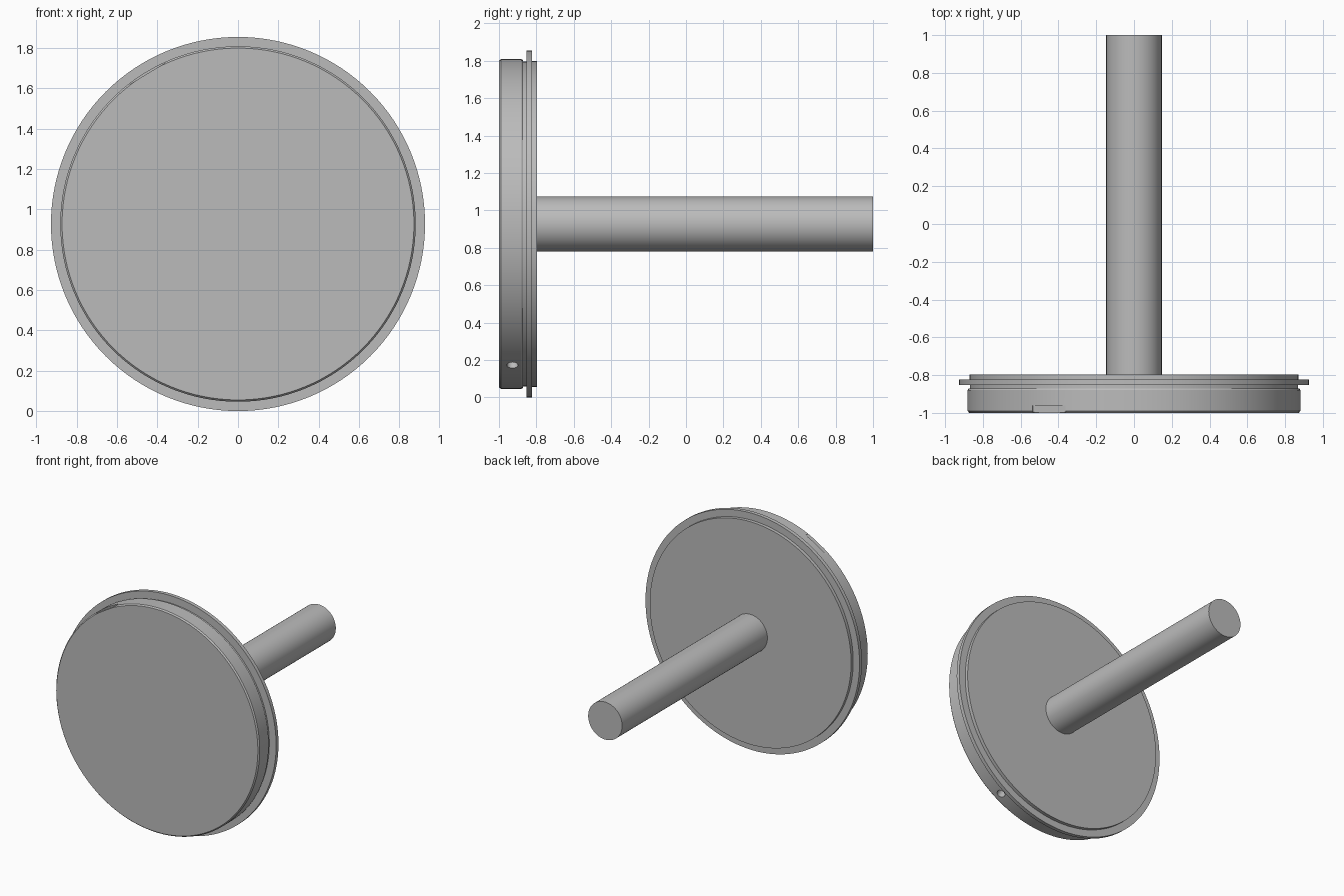
import bpy, bmesh, math
from mathutils import Matrix, Vector

CENTRE = Vector((0, 0, 0.927))
SEGMENTS = 128

if "Cube" in bpy.data.objects:
    bpy.data.objects.remove(bpy.data.objects["Cube"])

grey = bpy.data.materials.new("plain_grey")
grey.use_nodes = True
colour = (0.5, 0.5, 0.5, 1)
grey.diffuse_color = colour
grey.node_tree.nodes["Principled BSDF"].inputs["Base Color"].default_value = colour


def add_object(name, bm):
    bmesh.ops.recalc_face_normals(bm, faces=bm.faces)
    mesh = bpy.data.meshes.new(name)
    bm.to_mesh(mesh)
    bm.free()
    mesh.materials.append(grey)
    obj = bpy.data.objects.new(name, mesh)
    bpy.context.collection.objects.link(obj)
    return obj


def lathe(name, profile, segments=SEGMENTS):
    """Turn (radius, y) points round the y axis and cap both ends."""
    bm = bmesh.new()
    rings = []
    for r, y in profile:
        ring = []
        for i in range(segments):
            a = math.tau * i / segments
            ring.append(bm.verts.new(CENTRE + Vector((r * math.cos(a), y, r * math.sin(a)))))
        rings.append(ring)
    for a, b in zip(rings, rings[1:]):
        for i in range(segments):
            j = (i + 1) % segments
            bm.faces.new((a[i], a[j], b[j], b[i]))
    bm.faces.new(rings[0])
    bm.faces.new(rings[-1])
    return add_object(name, bm)


def smooth(obj):
    bpy.ops.object.select_all(action="DESELECT")
    obj.select_set(True)
    bpy.context.view_layer.objects.active = obj
    bpy.ops.object.shade_smooth_by_angle(angle=math.radians(25))


def cut(obj, cutter):
    mod = obj.modifiers.new("cut", "BOOLEAN")
    mod.operation = "DIFFERENCE"
    mod.solver = "EXACT"
    mod.object = cutter
    bpy.context.view_layer.objects.active = obj
    bpy.ops.object.modifier_apply(modifier=mod.name)
    bpy.data.objects.remove(cutter)


# Disc: chamfered front cap, groove, thin flange and back step
disc = lathe("disc", [
    (0.872, -1.0), (0.881, -0.99), (0.881, -0.88), (0.876, -0.872),
    (0.868, -0.872), (0.868, -0.852), (0.927, -0.852), (0.927, -0.823),
    (0.872, -0.823), (0.872, -0.797),
])

# Shallow flat notch on the upper front rim
angle = math.radians(121)
out = Vector((math.cos(angle), 0, math.sin(angle)))
turn = Matrix.Rotation(-angle, 4, "Y")
bm = bmesh.new()
bmesh.ops.create_cube(bm, size=1, matrix=(
    Matrix.Translation(CENTRE + out * 0.92 + Vector((0, -1.0, 0)))
    @ turn @ Matrix.Diagonal((0.1, 0.08, 0.204, 1))))
cut(disc, add_object("notch_cutter", bm))

# Small round blind hole on the opposite side of the rim
bm = bmesh.new()
bmesh.ops.create_cone(
    bm, cap_ends=True, segments=32, radius1=0.03, radius2=0.03, depth=0.12,
    matrix=Matrix.Translation(CENTRE - out * 0.88 + Vector((0, -0.928, 0)))
    @ turn @ Matrix.Rotation(math.pi / 2, 4, "Y"))
cut(disc, add_object("hole_cutter", bm))
smooth(disc)

# Rod from the back of the disc
rod = lathe("rod", [(0.147, -0.80), (0.147, 1.0)], 64)
smooth(rod)
